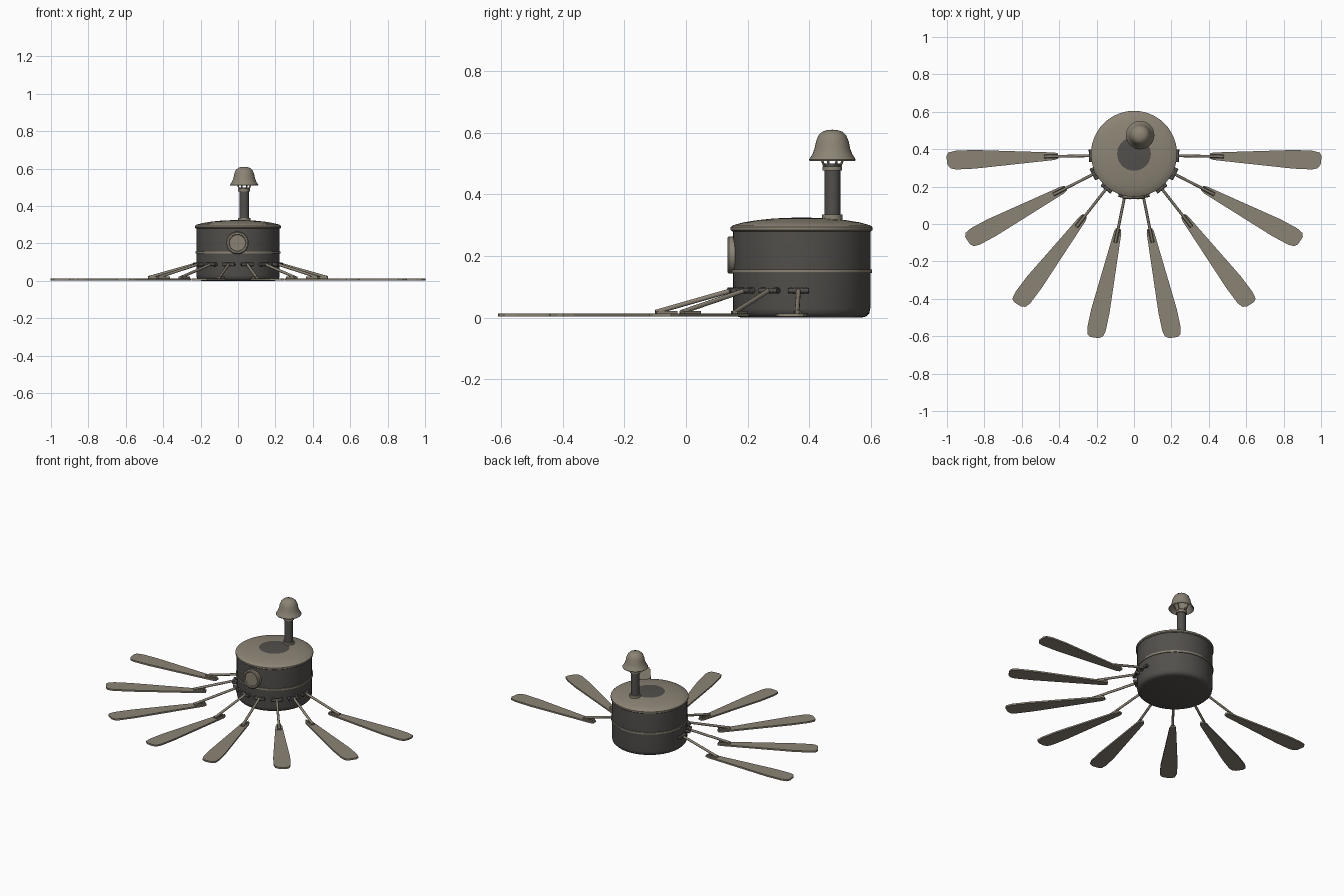
import bpy, bmesh, math
from mathutils import Vector, Matrix

cube = bpy.data.objects.get("Cube")
if cube:
    bpy.data.objects.remove(cube, do_unlink=True)


def material(name, rgb):
    m = bpy.data.materials.new(name)
    m.use_nodes = True
    m.diffuse_color = (*rgb, 1)
    m.node_tree.nodes["Principled BSDF"].inputs["Base Color"].default_value = (*rgb, 1)
    return m


IRON = material("dark iron", (0.085, 0.079, 0.072))
TAN = material("weathered tan", (0.26, 0.23, 0.178))
CENTRE = Vector((0, 0.375, 0))
CHIMNEY = Vector((0.033, 0.475, 0))


def finish(name, bm, mats, smooth=True):
    bmesh.ops.recalc_face_normals(bm, faces=bm.faces)
    mesh = bpy.data.meshes.new(name)
    bm.to_mesh(mesh)
    bm.free()
    obj = bpy.data.objects.new(name, mesh)
    bpy.context.collection.objects.link(obj)
    for m in mats:
        mesh.materials.append(m)
    if smooth:
        bpy.ops.object.select_all(action='DESELECT')
        obj.select_set(True)
        bpy.context.view_layer.objects.active = obj
        bpy.ops.object.shade_smooth_by_angle(angle=math.radians(35))
    return obj


def lathe(name, profile, mats, centre, steps=48, matrix=None, rule=None):
    """Revolve (radius, height) points about z."""
    bm = bmesh.new()
    verts = [bm.verts.new((r, 0, z)) for r, z in profile]
    edges = [bm.edges.new(pair) for pair in zip(verts, verts[1:])]
    bmesh.ops.spin(bm, geom=verts + edges, cent=(0, 0, 0), axis=(0, 0, 1),
                   angle=math.tau, steps=steps)
    bmesh.ops.remove_doubles(bm, verts=bm.verts, dist=0.00005)
    if rule:
        for f in bm.faces:
            f.material_index = rule(f.calc_center_median())
    bm.transform(Matrix.Translation(centre) @ (matrix or Matrix()))
    return finish(name, bm, mats)


def rod(name, a, b, radius, mat, sides=12):
    a, b = Vector(a), Vector(b)
    bm = bmesh.new()
    bmesh.ops.create_cone(bm, cap_ends=True, segments=sides, radius1=radius,
                          radius2=radius, depth=(b - a).length)
    turn = (b - a).to_track_quat('Z', 'Y').to_matrix().to_4x4()
    bm.transform(Matrix.Translation((a + b) / 2) @ turn)
    return finish(name, bm, [mat])


# Drum body with rounded base, and its trim
lathe("drum_body", [(0, 0), (0.195, 0), (0.21, 0.004), (0.22, 0.014), (0.223, 0.03),
                    (0.223, 0.285), (0, 0.285)], [IRON], CENTRE)
lathe("middle_band", [(0.22, 0.145), (0.228, 0.145), (0.228, 0.156), (0.22, 0.156)],
      [TAN], CENTRE)
lathe("domed_lid", [(0, 0.28), (0.225, 0.28), (0.23, 0.284), (0.23, 0.294), (0.222, 0.3),
                    (0.19, 0.309), (0.14, 0.317), (0.09, 0.322), (0.045, 0.324), (0, 0.325)],
      [TAN, IRON], CENTRE,
      rule=lambda c: int(c.z > 0.3 and math.hypot(c.x, c.y) < 0.09))

# Round window on the front
lathe("porthole", [(0, -0.02), (0.06, -0.02), (0.06, 0.012), (0.055, 0.017), (0.046, 0.017),
                   (0.043, 0.01), (0, 0.01)], [TAN], Vector((-0.003, 0.151, 0.203)),
      matrix=Matrix.Rotation(math.pi / 2, 4, 'X'))

# Chimney pipe, collars and bell cap
lathe("chimney_pipe", [(0, 0.31), (0.026, 0.31), (0.026, 0.5), (0, 0.5)], [IRON], CHIMNEY, 32)
for name, z, r, h in (("lower_collar", 0.315, 0.033, 0.02), ("upper_collar", 0.477, 0.032, 0.014)):
    lathe(name, [(0.02, z), (r, z), (r, z + h), (0.02, z + h)], [TAN], CHIMNEY, 32)
lathe("chimney_cap", [(0, 0.6), (0.03, 0.592), (0.046, 0.565), (0.055, 0.535), (0.068, 0.515),
                      (0.074, 0.509), (0.076, 0.513), (0.065, 0.53), (0.058, 0.548),
                      (0.053, 0.572), (0.045, 0.592), (0.032, 0.604), (0.016, 0.609),
                      (0, 0.61)], [TAN], CHIMNEY, 32)
for i in range(4):
    d = Vector((math.cos(i * math.pi / 2 + 0.4), math.sin(i * math.pi / 2 + 0.4), 0))
    rod(f"cap_strut_{i}", CHIMNEY + d * 0.026 + Vector((0, 0, 0.485)),
        CHIMNEY + d * 0.05 + Vector((0, 0, 0.545)), 0.004, TAN, 8)

# Paddle outline: along the paddle, then across it
OUTLINE = [(0, -0.012), (0.02, -0.02), (0.45, -0.052), (0.55, -0.053), (0.58, -0.045),
           (0.594, -0.025), (0.598, 0.02), (0.588, 0.038), (0.55, 0.047), (0.45, 0.048),
           (0.02, 0.02), (0, 0.014)]


def paddle(name, root, direction, side):
    across = Vector((-direction.y, direction.x, 0)) * side
    bm = bmesh.new()
    face = bm.faces.new([bm.verts.new(root + direction * u + across * v + Vector((0, 0, 0.003)))
                         for u, v in OUTLINE])
    ext = bmesh.ops.extrude_face_region(bm, geom=[face])
    top = [v for v in ext["geom"] if isinstance(v, bmesh.types.BMVert)]
    bmesh.ops.translate(bm, verts=top, vec=(0, 0, 0.01))
    finish(name, bm, [TAN], smooth=False)


# Eight paddles: wall mount, sloping arm and foot bracket, mirrored left and right
LEGS = [((0.232, 0.365), (0.405, 0.363), (1.0, 0.343)),
        ((0.215, 0.268), (0.364, 0.192), (0.88, -0.08)),
        ((0.147, 0.19), (0.262, 0.045), (0.617, -0.418)),
        ((0.05, 0.147), (0.083, -0.025), (0.212, -0.6))]
for side, label in ((1, "left"), (-1, "right")):
    for n, points in enumerate(LEGS, 1):
        mount, root, tip = (Vector((side * x, y, 0)) for x, y in points)
        d = (tip - root).normalized()
        paddle(f"{label}_paddle_{n}", root, d, side)
        out = (mount - CENTRE).normalized()
        tangent = Vector((-out.y, out.x, 0))
        hinge = mount + Vector((0, 0, 0.088))
        rod(f"{label}_hinge_{n}", hinge - tangent * 0.033, hinge + tangent * 0.033, 0.009, IRON)
        for s in (-1, 1):
            lug = hinge + tangent * 0.024 * s
            rod(f"{label}_hinge_lug_{n}_{s}", lug - out * 0.018, lug + out * 0.006, 0.01, IRON)
        foot = root + d * 0.075 + Vector((0, 0, 0.018))
        rod(f"{label}_arm_{n}", hinge, foot, 0.0075, TAN)
        # Pair of cheeks clasping the arm's foot
        across = Vector((-d.y, d.x, 0))
        for s in (-1, 1):
            bm = bmesh.new()
            bmesh.ops.create_cube(bm, size=1)
            bm.transform(Matrix.Translation(root + d * 0.04 + across * 0.01 * s
                                            + Vector((0, 0, 0.016)))
                         @ Matrix.Rotation(math.atan2(d.y, d.x), 4, 'Z')
                         @ Matrix.Diagonal((0.07, 0.004, 0.012, 1)))
            finish(f"{label}_foot_cheek_{n}_{s}", bm, [TAN], smooth=False)
